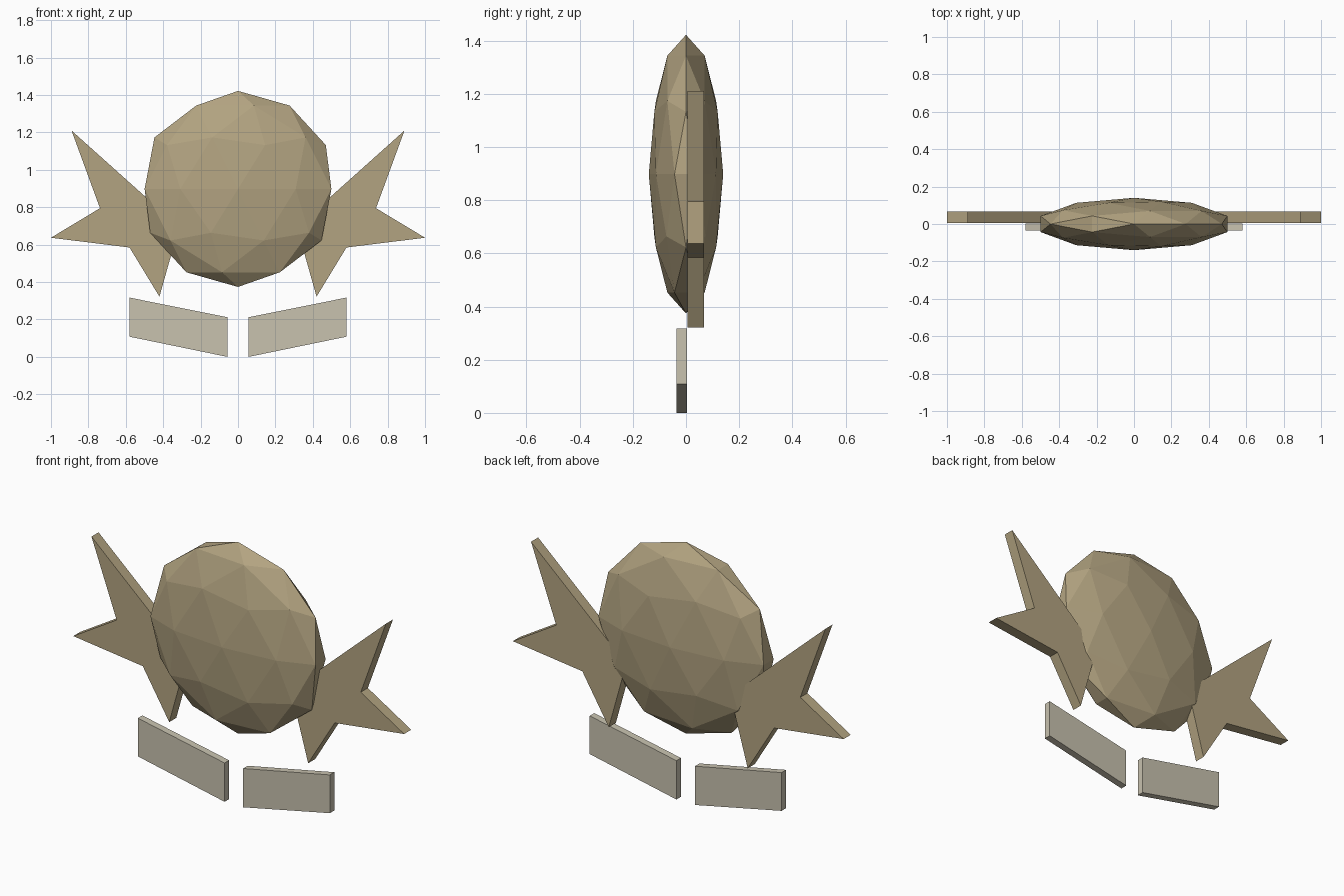
import bpy
import bmesh

if "Cube" in bpy.data.objects:
    bpy.data.objects.remove(bpy.data.objects["Cube"])


def material(name, color):
    m = bpy.data.materials.new(name)
    m.diffuse_color = (*color, 1)
    m.use_nodes = True
    m.node_tree.nodes["Principled BSDF"].inputs["Base Color"].default_value = m.diffuse_color
    return m


tan = material("tan", (0.45, 0.37, 0.22))
pale = material("pale", (0.58, 0.54, 0.43))


def slab(name, outline, y0, y1, side, mat):
    """Extrude an x-z outline from y0 to y1; side = -1 mirrors it in x."""
    bm = bmesh.new()
    face = bm.faces.new([bm.verts.new((x * side, y0, z)) for x, z in outline])
    ext = bmesh.ops.extrude_face_region(bm, geom=[face])
    verts = [g for g in ext["geom"] if isinstance(g, bmesh.types.BMVert)]
    bmesh.ops.translate(bm, verts=verts, vec=(0, y1 - y0, 0))
    bmesh.ops.recalc_face_normals(bm, faces=bm.faces)
    mesh = bpy.data.meshes.new(name)
    bm.to_mesh(mesh)
    bm.free()
    mesh.materials.append(mat)
    bpy.context.collection.objects.link(bpy.data.objects.new(name, mesh))


# Flattened faceted body
bpy.ops.mesh.primitive_ico_sphere_add(subdivisions=2, radius=1, location=(0, 0, 0.898))
body = bpy.context.object
body.name = "body"
body.scale = (0.525, 0.14, 0.524)
body.data.materials.append(tan)

# Three-pointed side fins and tilted foot plates, mirrored left and right
fin = [(0.89, 1.21), (0.738, 0.795), (1.0, 0.637), (0.58, 0.585),
       (0.42, 0.322), (0.315, 0.695)]
foot = [(0.056, 0.0), (0.58, 0.108), (0.58, 0.317), (0.056, 0.212)]
for side, label in ((1, "right"), (-1, "left")):
    slab(label + "_fin", fin, 0.006, 0.067, side, tan)
    slab(label + "_foot", foot, -0.036, 0.003, side, pale)
